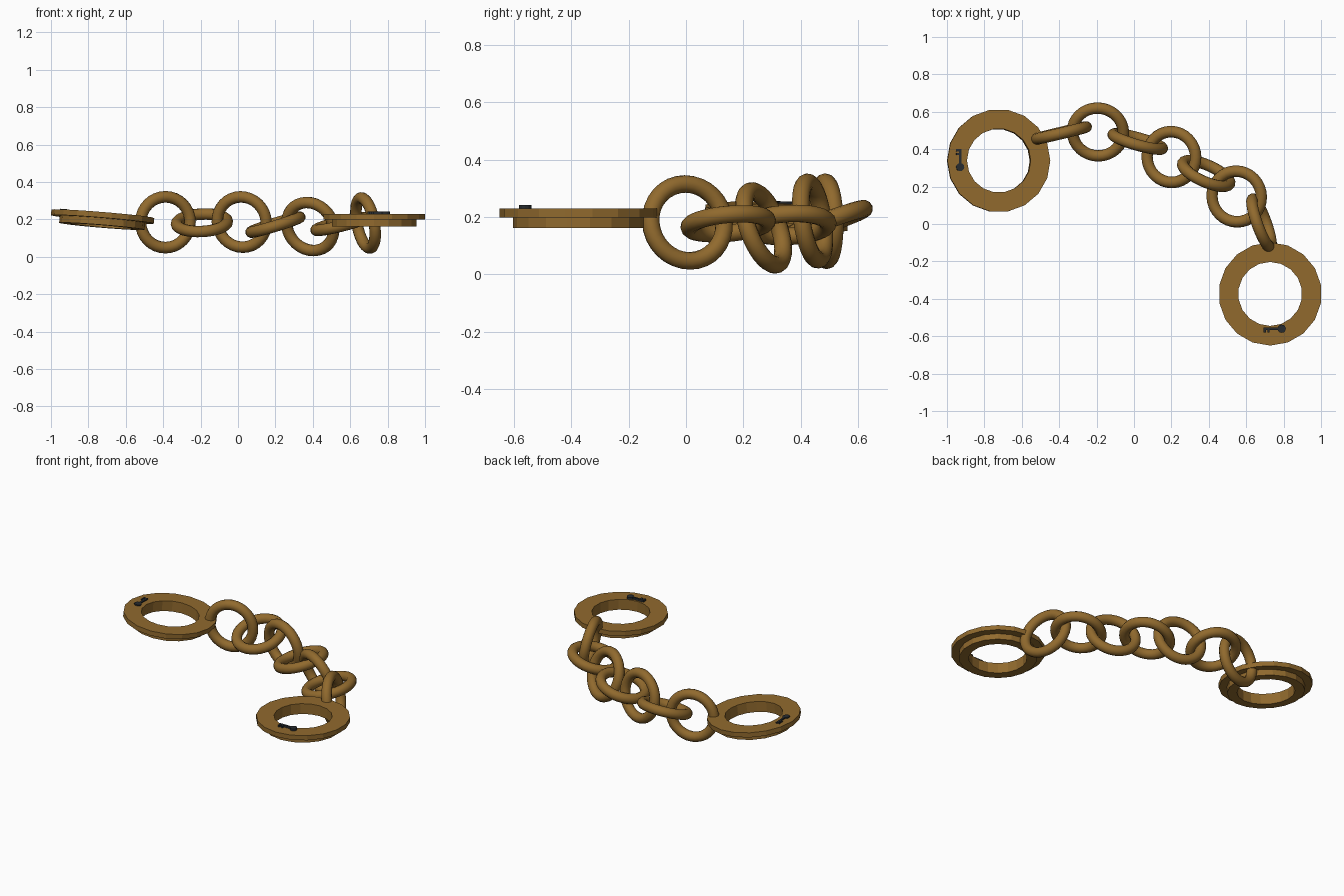
import bpy, bmesh, math
from mathutils import Matrix, Vector

if "Cube" in bpy.data.objects:
    bpy.data.objects.remove(bpy.data.objects["Cube"])

rad = math.radians


def material(name, rgb):
    m = bpy.data.materials.new(name)
    m.diffuse_color = (*rgb, 1)
    m.use_nodes = True
    m.node_tree.nodes["Principled BSDF"].inputs["Base Color"].default_value = m.diffuse_color
    return m


BRONZE = material("aged bronze", (0.283, 0.144, 0.027))
DARK = material("dark iron", (0.02, 0.024, 0.028))


def add_object(name, bm, mat, matrix):
    bmesh.ops.recalc_face_normals(bm, faces=bm.faces)
    mesh = bpy.data.meshes.new(name)
    bm.to_mesh(mesh)
    bm.free()
    mesh.materials.append(mat)
    ob = bpy.data.objects.new(name, mesh)
    bpy.context.collection.objects.link(ob)
    ob.matrix_world = matrix
    return ob


# Cuff: stepped ring turned from a closed profile of (radius, height)
def cuff(name, matrix, sides=18):
    profile = [(0.171, 0.03), (0.276, 0.03), (0.276, 0.0),
               (0.229, 0.0), (0.229, -0.037), (0.171, -0.037)]
    bm = bmesh.new()
    rings = []
    for i in range(sides):
        a = math.tau * i / sides + math.pi / 2
        rings.append([bm.verts.new((r * math.cos(a), r * math.sin(a), z)) for r, z in profile])
    for i in range(sides):
        p, q = rings[i], rings[(i + 1) % sides]
        for j in range(len(profile)):
            k = (j + 1) % len(profile)
            bm.faces.new((p[j], p[k], q[k], q[j]))
    add_object(name, bm, BRONZE, matrix)


# Key emblem: round bow, stem and two bits lying on the cuff
def key(name, matrix, top):
    bm = bmesh.new()
    low, high = 0.02, top
    mid, h = (low + high) / 2, high - low
    bmesh.ops.create_cone(bm, cap_ends=True, segments=12, radius1=0.022, radius2=0.022,
                          depth=h, matrix=Matrix.Translation((0.037, 0, mid)))
    for cx, cy, sx, sy in ((-0.013, 0, 0.094, 0.012),
                           (-0.053, -0.011, 0.012, 0.02),
                           (-0.033, -0.011, 0.012, 0.02)):
        bmesh.ops.create_cube(bm, size=1, matrix=Matrix.Translation((cx, cy, mid))
                              @ Matrix.Diagonal((sx, sy, h, 1)))
    add_object(name, bm, DARK, matrix)


right_frame = Matrix.Translation((0.728, -0.374, 0.199))
left_frame = (Matrix.Translation((-0.725, 0.338, 0.2)) @ Matrix.Rotation(rad(4.7), 4, 'Y')
              @ Matrix.Rotation(rad(-2), 4, 'X') @ Matrix.Rotation(rad(-90), 4, 'Z'))
cuff("right_cuff", right_frame)
cuff("left_cuff", left_frame)
key("right_key_emblem", right_frame @ Matrix.Translation((0.0245, -0.186, 0)), 0.043)
key("left_key_emblem", left_frame @ Matrix.Translation((-0.002, -0.208, 0)), 0.037)


# Chain links
def link(name, loc, rot):
    bpy.ops.mesh.primitive_torus_add(major_radius=0.136, minor_radius=0.031,
                                     major_segments=32, minor_segments=12)
    ob = bpy.context.object
    ob.name = name
    ob.data.materials.append(BRONZE)
    bpy.ops.object.shade_smooth()
    ob.matrix_world = Matrix.Translation(loc) @ rot


# Upright links: (position, heading, roll)
upright = [((-0.388, 0.487, 0.185), 13.5, 1),
           ((0.02, 0.441, 0.186), -15.8, 8),
           ((0.386, 0.27, 0.162), -24, 19),
           ((0.682, 0.005, 0.181), -70, 10)]
for i, (loc, heading, roll) in enumerate(upright):
    link(f"upright_link_{i + 1}", loc,
         Matrix.Rotation(rad(heading), 4, 'Z') @ Matrix.Rotation(rad(90 + roll), 4, 'X'))

# Flat links: (position, tilt about x, tilt about y)
flat = [((-0.193, 0.492, 0.182), 20, -3),
        ((0.2, 0.358, 0.172), 3, -17),
        ((0.549, 0.147, 0.176), 5, -14)]
for i, (loc, tx, ty) in enumerate(flat):
    link(f"flat_link_{i + 1}", loc,
         Matrix.Rotation(rad(ty), 4, 'Y') @ Matrix.Rotation(rad(tx), 4, 'X'))
